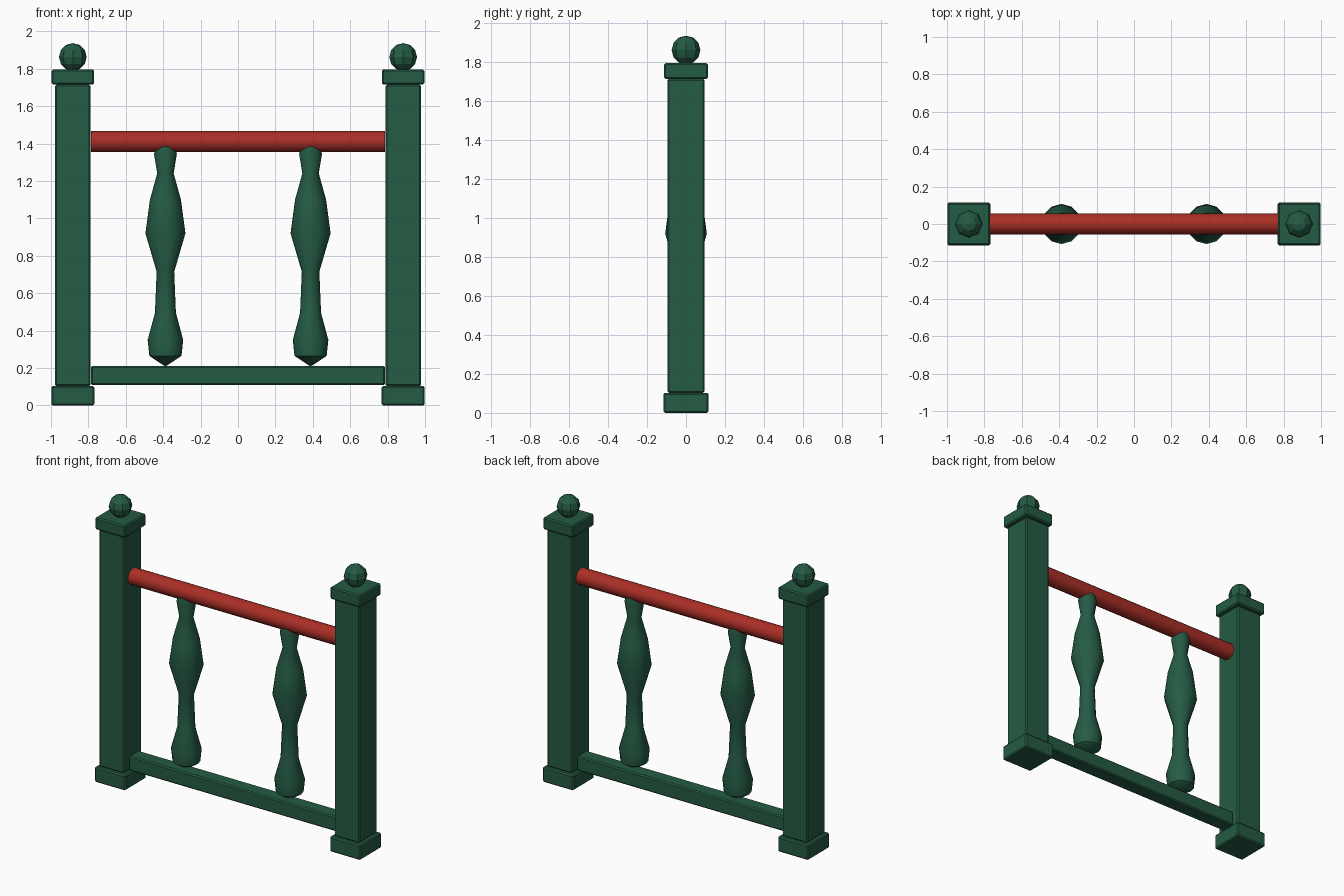
import bpy, math

cube = bpy.data.objects.get("Cube")
if cube:
    bpy.data.objects.remove(cube, do_unlink=True)


def material(name, color):
    m = bpy.data.materials.new(name)
    m.use_nodes = True
    m.diffuse_color = color
    m.node_tree.nodes["Principled BSDF"].inputs["Base Color"].default_value = color
    return m


green = material("dark green paint", (0.018, 0.105, 0.058, 1))
red = material("red paint", (0.4, 0.028, 0.019, 1))


def finish(obj, name, mat, smooth_angle=None):
    obj.name = obj.data.name = name
    obj.data.materials.append(mat)
    if smooth_angle:
        bpy.ops.object.shade_smooth_by_angle(angle=math.radians(smooth_angle))
    return obj


def block(name, x, bottom, top, width, depth, mat=green):
    """Box between two heights with softly chamfered edges."""
    bpy.ops.mesh.primitive_cube_add(size=1, location=(x, 0, (bottom + top) / 2))
    obj = bpy.context.object
    obj.scale = (width, depth, top - bottom)
    bpy.ops.object.transform_apply(location=False, rotation=False, scale=True)
    bevel = obj.modifiers.new("chamfer", "BEVEL")
    bevel.width = 0.008
    bevel.segments = 1
    return finish(obj, name, mat)


def lathe(name, x, profile, sides, mat=green):
    """Closed turned part from (radius, height) pairs between two tips."""
    verts, faces = [], []
    for r, z in profile[1:-1]:
        for i in range(sides):
            a = math.tau * i / sides
            verts.append((r * math.cos(a), r * math.sin(a), z))
    rings = len(profile) - 2
    verts += [(0, 0, profile[0][1]), (0, 0, profile[-1][1])]
    low, high = len(verts) - 2, len(verts) - 1
    for i in range(sides):
        j = (i + 1) % sides
        for k in range(rings - 1):
            a, b = k * sides, (k + 1) * sides
            faces.append((a + i, a + j, b + j, b + i))
        last = (rings - 1) * sides
        faces += [(low, j, i), (high, last + i, last + j)]
    mesh = bpy.data.meshes.new(name)
    mesh.from_pydata(verts, [], faces)
    obj = bpy.data.objects.new(name, mesh)
    bpy.context.collection.objects.link(obj)
    obj.location.x = x
    bpy.ops.object.select_all(action="DESELECT")
    obj.select_set(True)
    bpy.context.view_layer.objects.active = obj
    return finish(obj, name, mat, 40)


# Turned baluster outline, bottom to top
baluster = [(0, 0.208), (0.086, 0.265), (0.095, 0.35), (0.056, 0.495),
            (0.047, 0.715), (0.107, 0.92), (0.083, 1.1), (0.044, 1.24),
            (0.061, 1.345), (0.05, 1.385), (0, 1.41)]

for side, s in (("left", 1), ("right", -1)):
    x = s * 0.883
    # Newel post with plinth, cap and ball
    block(side + "_post_base", x, 0, 0.103, 0.23, 0.23)
    block(side + "_post", x, 0.103, 1.715, 0.19, 0.19)
    block(side + "_post_cap", x, 1.715, 1.797, 0.226, 0.226)
    bpy.ops.mesh.primitive_uv_sphere_add(segments=8, ring_count=6, radius=0.074,
                                         location=(x, 0, 1.863))
    finish(bpy.context.object, side + "_post_ball", green)
    # Baluster
    lathe(side + "_baluster", s * 0.388, baluster, 12)

# Rails
block("bottom_rail", 0, 0.11, 0.21, 1.574, 0.1)
bpy.ops.mesh.primitive_cylinder_add(vertices=20, radius=0.056, depth=1.574,
                                    location=(0, 0, 1.411),
                                    rotation=(0, math.pi / 2, 0))
finish(bpy.context.object, "handrail", red, 40)
